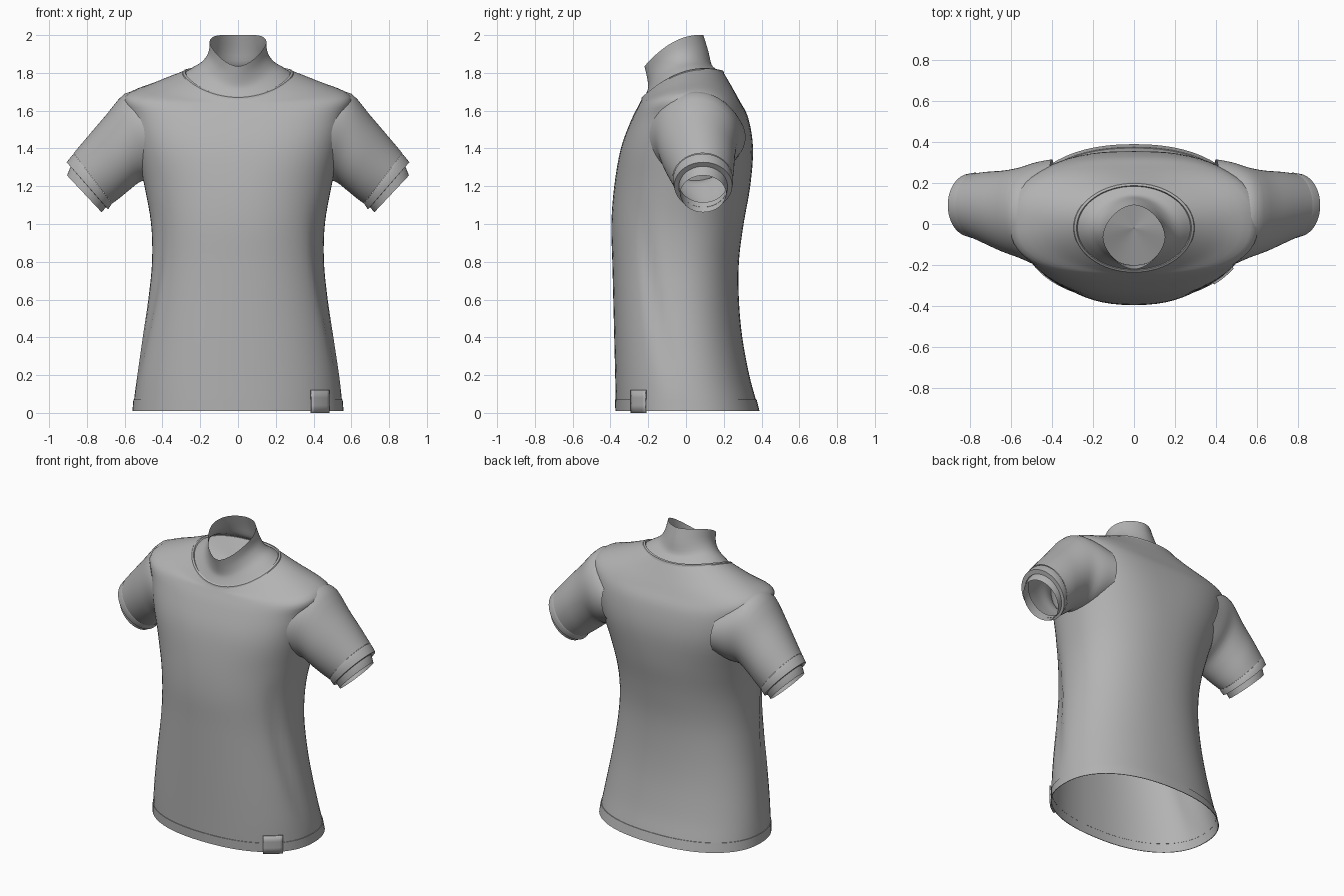
import bpy
import bmesh
import math
from mathutils import Vector

cube = bpy.data.objects.get("Cube")
if cube:
    bpy.data.objects.remove(cube, do_unlink=True)

# One plain grey material
grey = bpy.data.materials.new("plain grey")
grey.use_nodes = True
COLOUR = (0.45, 0.45, 0.45, 1)
grey.diffuse_color = COLOUR
grey.node_tree.nodes["Principled BSDF"].inputs["Base Color"].default_value = COLOUR

TURN = [2 * math.pi * i / 64 for i in range(64)]


def loft(name, rings, closed=True):
    """Skin a stack of point rings with quads and smooth them."""
    bm = bmesh.new()
    rows = [[bm.verts.new(p) for p in ring] for ring in rings]
    n = len(rows[0])
    for low, high in zip(rows, rows[1:]):
        for i in range(n if closed else n - 1):
            j = (i + 1) % n
            bm.faces.new((low[i], low[j], high[j], high[i]))
    mesh = bpy.data.meshes.new(name)
    bm.to_mesh(mesh)
    bm.free()
    mesh.materials.append(grey)
    obj = bpy.data.objects.new(name, mesh)
    bpy.context.collection.objects.link(obj)
    bpy.ops.object.select_all(action="DESELECT")
    obj.select_set(True)
    bpy.context.view_layer.objects.active = obj
    bpy.ops.object.shade_smooth_by_angle(angle=math.radians(40))
    return obj


def fold(angle, z):
    """Shallow drape crease running down each side of the front."""
    if not 0.1 < z < 1.15:
        return 0
    side = min(abs(angle - a) for a in (math.pi, 2 * math.pi))
    if math.sin(angle) > 0:
        side = -side
    centre = math.radians(2 + 26 * z)
    fade = math.sin(math.pi * (z - 0.1) / 1.05)
    return 0.035 * fade * math.exp(-((side - centre) / 0.13) ** 2)


def ring(spec, angles=TURN, grow=0, folds=False):
    """Rounded outline: half width, front y, back y, front/side/back z, squareness."""
    hx, yf, yb, zf, zs, zb, e = spec
    points = []
    for a in angles:
        c, s = math.cos(a), math.sin(a)
        x = math.copysign(abs(c) ** (2 / e), c) * (hx + grow)
        t = math.copysign(abs(s) ** (2 / e), s)
        z = zs + t * (zb - zf) / 2 + t * t * ((zb + zf) / 2 - zs)
        k = 1 - (fold(a, z) if folds else 0)
        mid, half = (yf + yb) / 2, (yb - yf) / 2 + grow
        points.append(Vector((x * k, mid + half * t * k, z)))
    return points


def level(z, hx, yf, yb, e=2.25):
    return (hx, yf, yb, z, z, z, e)


def smooth(specs, steps=4):
    """Catmull-Rom interpolation between outline specs."""
    out = []
    for i in range(len(specs) - 1):
        p0, p1 = specs[max(i - 1, 0)], specs[i]
        p2, p3 = specs[i + 1], specs[min(i + 2, len(specs) - 1)]
        for k in range(steps):
            t = k / steps
            out.append(tuple(
                b + 0.5 * t * (c - a + t * (2 * a - 5 * b + 4 * c - d + t * (3 * (b - c) + d - a)))
                for a, b, c, d in zip(p0, p1, p2, p3)))
    return out + [specs[-1]]


# Shirt body, from hem to shoulders to neckline
hem_low = level(0.01, 0.555, -0.37, 0.385)
hem_high = level(0.07, 0.55, -0.372, 0.37)
body = [
    hem_low, hem_high,
    level(0.2, 0.535, -0.375, 0.335),
    level(0.4, 0.505, -0.38, 0.298),
    level(0.6, 0.475, -0.385, 0.28),
    level(0.8, 0.455, -0.39, 0.28),
    level(1.0, 0.46, -0.395, 0.305),
    level(1.2, 0.495, -0.38, 0.34, 2.3),
    level(1.4, 0.54, -0.345, 0.355, 2.6),
    (0.575, -0.29, 0.33, 1.55, 1.57, 1.56, 2.8),
    (0.597, -0.25, 0.285, 1.63, 1.68, 1.65, 2.7),
    (0.43, -0.24, 0.235, 1.65, 1.75, 1.74, 2.2),
    (0.29, -0.232, 0.195, 1.668, 1.8, 1.808, 2),
]
loft("shirt_body", [ring(s, folds=True) for s in smooth(body)])

# Hem band with a small rolled edge
loft("hem_band", [ring(hem_low), ring(hem_low, grow=0.004),
                  ring(hem_high, grow=0.004), ring(hem_high, grow=-0.001)])

# Tag wrapped over the hem, on the left of the front
tag_angles = [math.radians(-48.5 + 16.5 * i / 6) for i in range(7)]
tag = loft("hem_tag", [ring(level(z, 0.553, -0.372, 0.375), tag_angles, 0.009)
                       for z in (0, 0.04, 0.08, 0.12)], closed=False)
solid = tag.modifiers.new("thickness", "SOLIDIFY")
solid.thickness = 0.009
solid.offset = -1

# Collar edge: a thin lip round the neckline
lip = [(0.298, -0.237, 0.202, 1.66, 1.793, 1.799, 2),
       (0.292, -0.235, 0.198, 1.67, 1.803, 1.811, 2),
       (0.28, -0.226, 0.187, 1.675, 1.806, 1.814, 2),
       (0.272, -0.22, 0.182, 1.665, 1.795, 1.8, 2)]
loft("collar_edge", [ring(s) for s in lip])

# Neck flaring into the collar, with a slanted open top and a closed floor
neck = [
    (0.277, -0.222, 0.185, 1.668, 1.798, 1.802, 2),
    (0.24, -0.205, 0.16, 1.705, 1.823, 1.82, 2),
    (0.19, -0.2, 0.135, 1.735, 1.855, 1.845, 1.95),
    (0.157, -0.208, 0.118, 1.785, 1.905, 1.915, 1.85),
    (0.15, -0.22, 0.092, 1.835, 1.965, 2.0, 1.75),
]
loft("neck", [ring(s) for s in smooth(neck, 3)])
loft("neck_floor", [ring(neck[0]), ring(level(1.74, 0.002, -0.022, -0.018, 2))])


def sleeve_ring(spec, side):
    """Ellipse from a top point, a bottom point (x, z) and a y range."""
    tx, tz, bx, bz, yf, yb = spec
    mid = Vector(((tx + bx) / 2, (yf + yb) / 2, (tz + bz) / 2))
    up = Vector(((tx - bx) / 2, 0, (tz - bz) / 2))
    across = Vector((0, (yb - yf) / 2, 0))
    points = [mid + up * math.cos(a) - across * math.sin(a) * side for a in TURN]
    return [Vector((p.x * side, p.y, p.z)) for p in points]


# Sleeve flares into the body at its inner end
sleeve = [
    (0.42, 1.66, 0.38, 1.26, -0.235, 0.315),
    (0.51, 1.692, 0.45, 1.235, -0.2, 0.3),
    (0.60, 1.69, 0.515, 1.225, -0.165, 0.275),
    (0.70, 1.575, 0.575, 1.18, -0.135, 0.26),
    (0.79, 1.47, 0.63, 1.135, -0.10, 0.255),
    (0.87, 1.375, 0.667, 1.108, -0.07, 0.247),
]
cuff = [
    (0.868, 1.372, 0.668, 1.108, -0.068, 0.246),
    (0.878, 1.364, 0.672, 1.1, -0.07, 0.25),
    (0.907, 1.327, 0.688, 1.078, -0.062, 0.245),
    (0.888, 1.305, 0.700, 1.09, -0.038, 0.22),
]
lining = [
    (0.860, 1.335, 0.675, 1.115, -0.04, 0.222),
    (0.888, 1.300, 0.700, 1.088, -0.036, 0.22),
    (0.905, 1.257, 0.722, 1.062, -0.03, 0.212),
]

# Sleeves, turned cuffs and the linings that show below them
for side, word in ((1, "left"), (-1, "right")):
    for part, specs in (("sleeve", smooth(sleeve, 3)), ("cuff", cuff), ("sleeve_lining", lining)):
        loft(f"{word}_{part}", [sleeve_ring(s, side) for s in specs])
